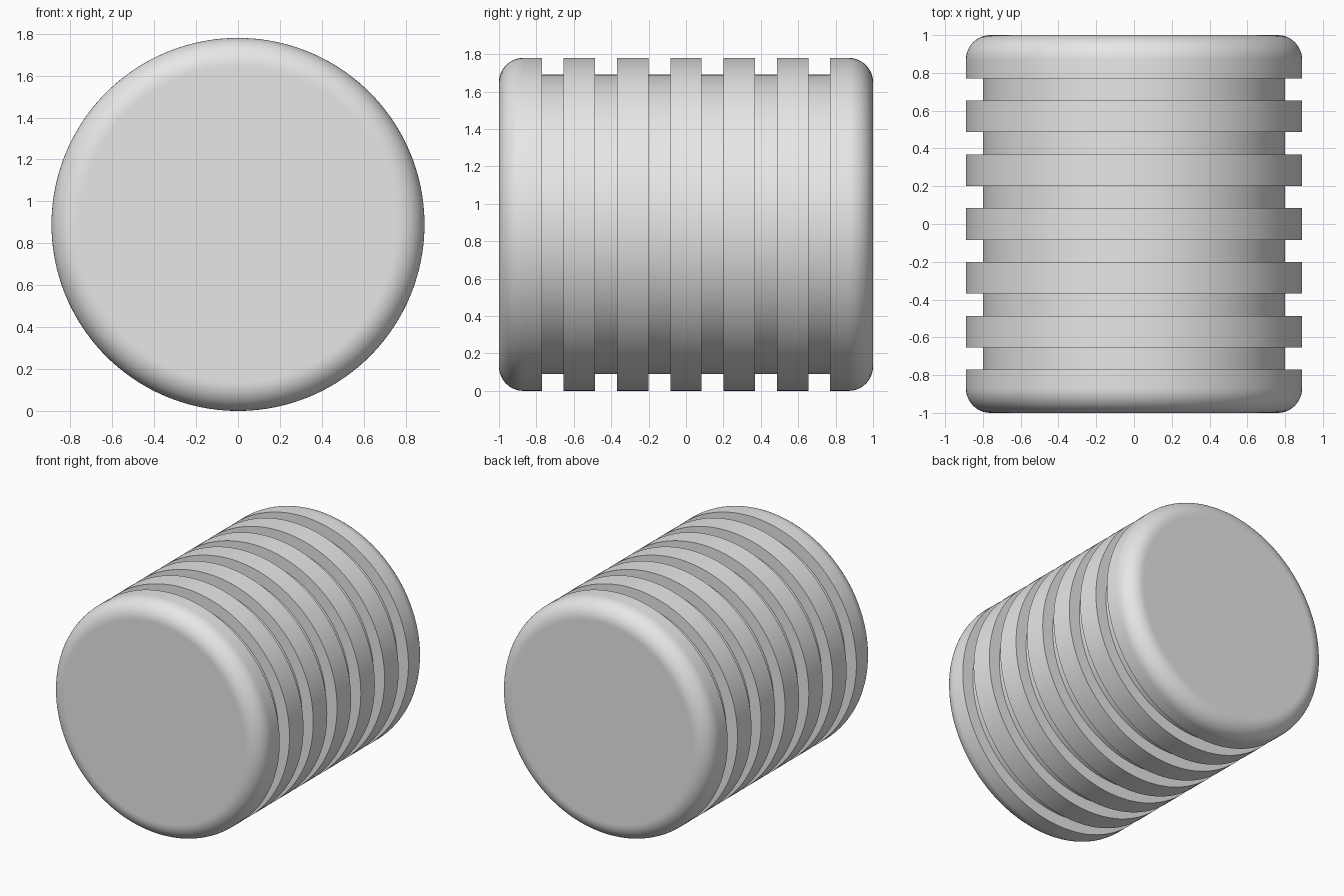
import bpy, bmesh, math
from mathutils import Vector

cube = bpy.data.objects.get("Cube")
if cube:
    bpy.data.objects.remove(cube, do_unlink=True)

RADIUS, GROOVE_RADIUS, HALF_LENGTH, FILLET = 0.89, 0.80, 1.0, 0.13
PITCH, RIB_HALF = 0.285, 0.084
SEGMENTS, FILLET_STEPS = 160, 12

grey = bpy.data.materials.new("light grey")
grey.use_nodes = True
colour = (0.8, 0.8, 0.8, 1)
grey.diffuse_color = colour
grey.node_tree.nodes["Principled BSDF"].inputs["Base Color"].default_value = colour

# Rounded front end: (radius, y), with a support ring that keeps the face flat
rim = RADIUS - FILLET
front = [(0, -HALF_LENGTH), (rim - 0.01, -HALF_LENGTH)]
for i in range(FILLET_STEPS + 1):
    a = math.pi / 2 * i / FILLET_STEPS
    front.append((rim + FILLET * math.sin(a),
                  FILLET - HALF_LENGTH - FILLET * math.cos(a)))

# Six square grooves between the raised ribs
grooves = []
for i in range(-3, 3):
    start = i * PITCH + RIB_HALF
    end = (i + 1) * PITCH - RIB_HALF
    grooves += [(RADIUS, start), (GROOVE_RADIUS, start),
                (GROOVE_RADIUS, end), (RADIUS, end)]

# The back end mirrors the front
back = [(r, -y) for r, y in reversed(front)]
profile = front + grooves + back

# Revolve the profile around the lengthwise axis
bm = bmesh.new()
verts = [bm.verts.new((r, y, RADIUS)) for r, y in profile]
edges = [bm.edges.new(pair) for pair in zip(verts, verts[1:])]
bmesh.ops.spin(bm, geom=verts + edges, cent=Vector((0, 0, RADIUS)),
               axis=Vector((0, 1, 0)), angle=math.tau, steps=SEGMENTS)
bmesh.ops.remove_doubles(bm, verts=bm.verts[:], dist=0.0001)
bmesh.ops.recalc_face_normals(bm, faces=bm.faces[:])

mesh = bpy.data.meshes.new("ribbed_cylinder")
bm.to_mesh(mesh)
bm.free()
mesh.materials.append(grey)
body = bpy.data.objects.new("ribbed_cylinder", mesh)
bpy.context.collection.objects.link(body)

# Smooth round surfaces, crisp groove edges
bpy.ops.object.select_all(action="DESELECT")
body.select_set(True)
bpy.context.view_layer.objects.active = body
bpy.ops.object.shade_smooth_by_angle(angle=math.radians(30))
